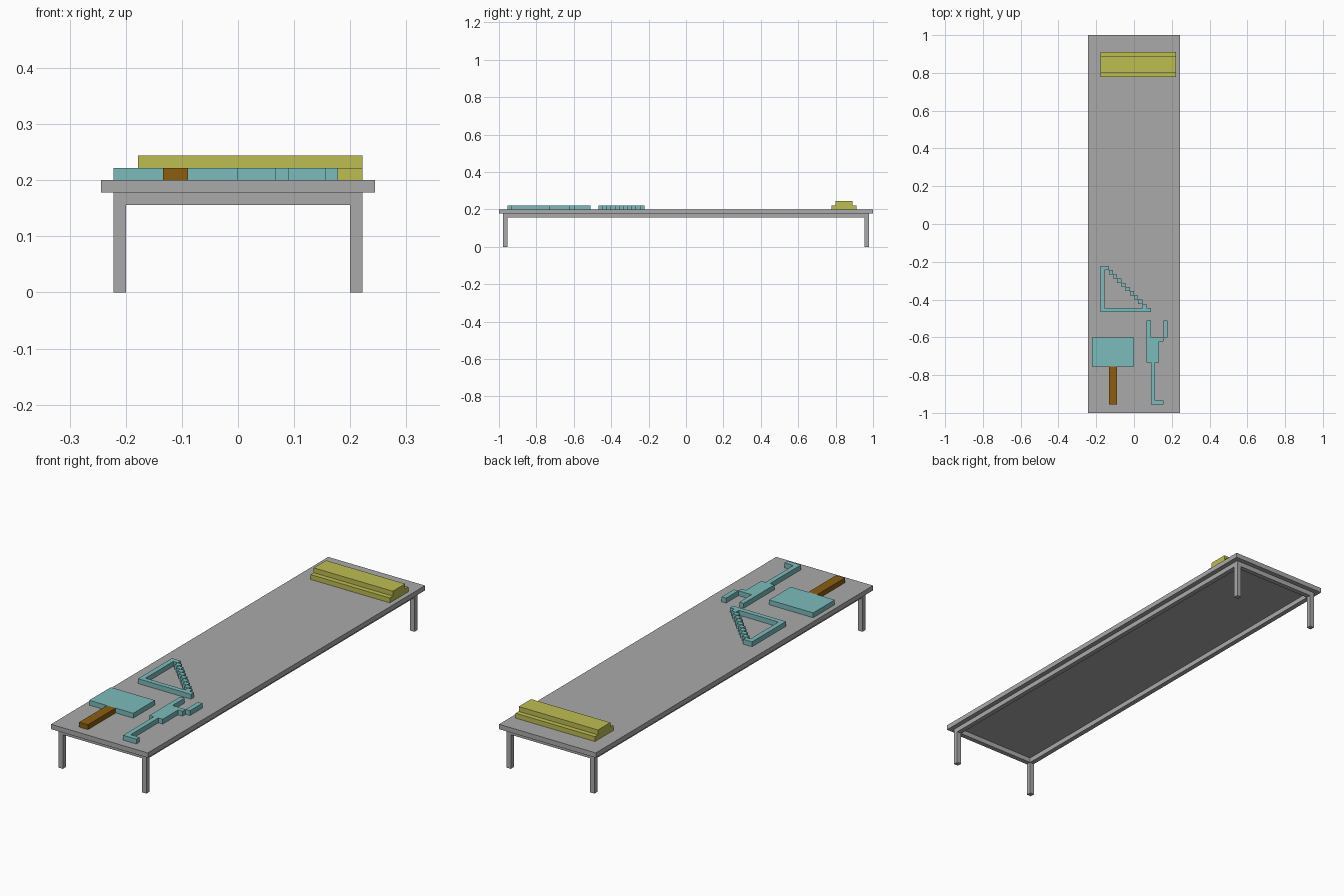
import bpy
import bmesh
from mathutils import Vector

cube = bpy.data.objects.get("Cube")
if cube:
    bpy.data.objects.remove(cube, do_unlink=True)

U = 1 / 45  # one grid cell; every part sits on this grid


def material(name, rgb):
    m = bpy.data.materials.new(name)
    m.use_nodes = True
    m.diffuse_color = (*rgb, 1)
    m.node_tree.nodes["Principled BSDF"].inputs["Base Color"].default_value = (*rgb, 1)
    return m


GREY = material("grey metal", (0.40, 0.40, 0.40))
TEAL = material("teal steel", (0.20, 0.50, 0.50))
BROWN = material("brown wood", (0.26, 0.11, 0.005))
YELLOW = material("yellow cushion", (0.51, 0.51, 0.085))


def prisms(name, mat, outlines, direction):
    """Extrude each flat outline (grid cells) along a direction into one object."""
    bm = bmesh.new()
    for pts in outlines:
        face = bm.faces.new([bm.verts.new(Vector(p) * U) for p in pts])
        new = bmesh.ops.extrude_face_region(bm, geom=[face])["geom"]
        bmesh.ops.translate(bm, vec=Vector(direction) * U,
                            verts=[v for v in new if isinstance(v, bmesh.types.BMVert)])
    bmesh.ops.recalc_face_normals(bm, faces=bm.faces)
    mesh = bpy.data.meshes.new(name)
    bm.to_mesh(mesh)
    bm.free()
    mesh.materials.append(mat)
    obj = bpy.data.objects.new(name, mesh)
    bpy.context.collection.objects.link(obj)
    return obj


def rect(x0, x1, y0, y1, z):
    return [(x0, y0, z), (x1, y0, z), (x1, y1, z), (x0, y1, z)]


def box(name, mat, x0, x1, y0, y1, z0, z1):
    return prisms(name, mat, [rect(x0, x1, y0, y1, z0)], (0, 0, z1 - z0))


# Table: top, frame rails and legs
box("table_top", GREY, -11, 11, -45, 45, 8, 9)
for sx, side in ((1, "left"), (-1, "right")):
    x0, x1 = sorted((9 * sx, 10 * sx))
    box(f"{side}_rail", GREY, x0, x1, -44, 44, 7, 8)
    for sy, end in ((-1, "front"), (1, "back")):
        y0, y1 = sorted((43 * sy, 44 * sy))
        box(f"{end}_{side}_leg", GREY, x0, x1, y0, y1, 0, 7)
for y0, end in ((-44, "front"), (43, "back")):
    box(f"{end}_rail", GREY, -9, 9, y0, y0 + 1, 7, 8)

# Stepped cushion at the back
step = [(35, 9), (41, 9), (41, 10), (40, 10), (40, 11), (36, 11), (36, 10), (35, 10)]
prisms("cushion", YELLOW, [[(-8, y, z) for y, z in step]], (18, 0, 0))

# Cleaver
box("cleaver_blade", TEAL, -10, 0, -34, -27, 9, 10)
box("cleaver_handle", BROWN, -6, -4, -43, -34, 9, 10)

# Triangular saw: L-shaped frame and a diagonal row of teeth
frame = [(-8, -21), (4, -21), (4, -20), (-7, -20), (-7, -11), (-6, -11), (-6, -10), (-8, -10)]
prisms("saw_frame", TEAL, [[(x, y, 9) for x, y in frame]], (0, 0, 1))
prisms("saw_teeth", TEAL,
       [rect(k - 6, k - 5, -12 - k, -11 - k, 9) for k in range(9)], (0, 0, 1))

# Forked tool with a hooked handle
fork = [(4, -43), (7, -43), (7, -42), (5, -42), (5, -33), (6, -33), (6, -28), (7, -28),
        (7, -27), (4, -27), (4, -23), (3, -23), (3, -33), (4, -33)]
prisms("fork_body", TEAL, [[(x, y, 9) for x, y in fork]], (0, 0, 1))
box("fork_prong", TEAL, 7, 8, -27, -23, 9, 10)
